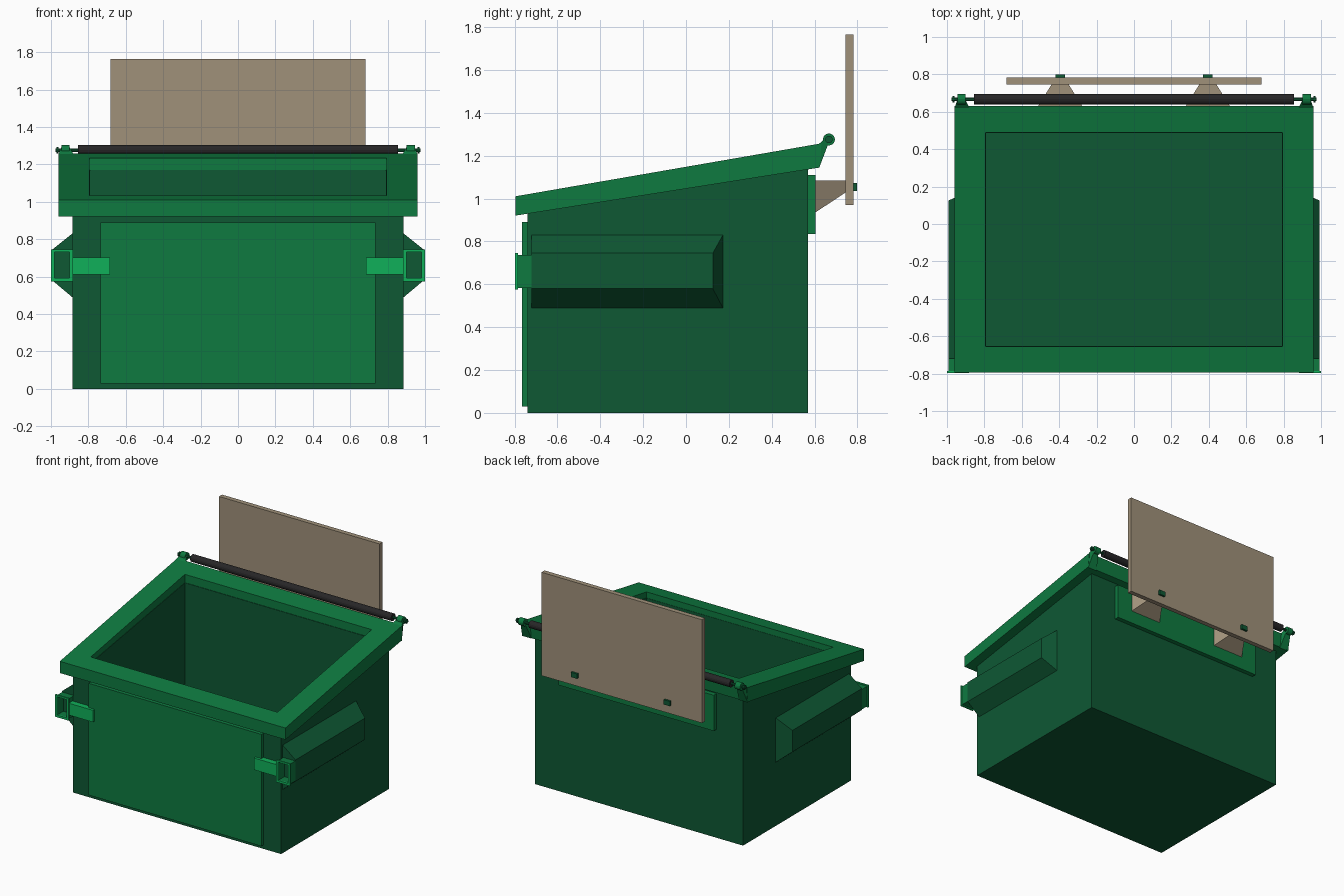
import bpy, bmesh
from math import pi
from mathutils import Matrix, Vector

cube = bpy.data.objects.get("Cube")
if cube:
    bpy.data.objects.remove(cube, do_unlink=True)


def material(name, color):
    m = bpy.data.materials.new(name)
    m.use_nodes = True
    rgba = (*color, 1)
    m.diffuse_color = rgba
    m.node_tree.nodes["Principled BSDF"].inputs["Base Color"].default_value = rgba
    return m


DARK = material("dark green", (0.0044, 0.098, 0.034))
MID = material("mid green", (0.0044, 0.195, 0.051))
BRIGHT = material("bright green", (0.005, 0.434, 0.102))
TAUPE = material("taupe", (0.352, 0.283, 0.195))
BLACK = material("black", (0.02, 0.019, 0.02))


def finish(name, bm, mat):
    bmesh.ops.recalc_face_normals(bm, faces=bm.faces)
    me = bpy.data.meshes.new(name)
    bm.to_mesh(me)
    bm.free()
    me.materials.append(mat)
    ob = bpy.data.objects.new(name, me)
    bpy.context.collection.objects.link(ob)
    return ob


def loft(name, loops, mat, ring=False):
    """Bridge four-point loops; cap the ends, or join last to first for a ring."""
    bm = bmesh.new()
    rows = [[bm.verts.new(p) for p in loop] for loop in loops]
    pairs = list(zip(rows, rows[1:]))
    if ring:
        pairs.append((rows[-1], rows[0]))
    else:
        bm.faces.new(rows[0])
        bm.faces.new(rows[-1])
    for a, b in pairs:
        for i in range(4):
            j = (i + 1) % 4
            bm.faces.new((a[i], a[j], b[j], b[i]))
    return finish(name, bm, mat)


def rect_z(x, y0, y1, height):
    """Horizontal rectangle whose height follows a function of y."""
    return [(px, py, height(py)) for px, py in ((-x, y0), (x, y0), (x, y1), (-x, y1))]


def rect_y(x0, x1, z0, z1, y):
    return [(x0, y, z0), (x1, y, z0), (x1, y, z1), (x0, y, z1)]


def rect_x(y0, y1, z0, z1, x):
    return [(x, y0, z0), (x, y1, z0), (x, y1, z1), (x, y0, z1)]


def box(name, x0, x1, y0, y1, z0, z1, mat):
    return loft(name, [rect_y(x0, x1, z0, z1, y) for y in (y0, y1)], mat)


def rod(name, x0, x1, radius, mat, sides=16):
    """Cylinder along x on the hinge axis."""
    bm = bmesh.new()
    place = Matrix.Translation(Vector(((x0 + x1) / 2, 0.667, 1.276))) @ Matrix.Rotation(pi / 2, 4, 'Y')
    bmesh.ops.create_cone(bm, cap_ends=True, segments=sides, radius1=radius,
                          radius2=radius, depth=abs(x1 - x0), matrix=place)
    return finish(name, bm, mat)


def rim_low(y):
    return 0.92 + 0.158 * (y + 0.8)


def rim_high(y):
    return 1.01 + 0.173 * (y + 0.8)


def body_top(y):
    return rim_low(y) + 0.046


# Hollow bin body with a sloping top
loft("bin_body", [
    rect_z(0.885, -0.74, 0.57, lambda y: 0),
    rect_z(0.885, -0.74, 0.57, body_top),
    rect_z(0.792, -0.652, 0.487, body_top),
    rect_z(0.792, -0.652, 0.487, lambda y: 0.03)], DARK)

# Sloping rim around the opening
loft("rim", [
    rect_z(0.96, -0.795, 0.622, rim_low),
    rect_z(0.96, -0.795, 0.632, rim_high),
    rect_z(0.795, -0.655, 0.49, rim_high),
    rect_z(0.795, -0.655, 0.49, rim_low)], MID, ring=True)

# Front and back plates
box("front_panel", -0.735, 0.735, -0.765, -0.735, 0.03, 0.89, MID)
box("back_plate", -0.66, 0.66, 0.565, 0.605, 0.835, 1.11, MID)

# Sign board and the lid roller
box("back_board", -0.683, 0.683, 0.745, 0.782, 0.97, 1.765, TAUPE)
rod("hinge_roller", -0.855, 0.855, 0.028, BLACK)

for s, side in ((1, "left"), (-1, "right")):
    # Side pocket with bevelled top, bottom and back
    loft(side + "_fork_pocket", [
        rect_x(-0.72, 0.175, 0.485, 0.835, s * 0.88),
        rect_x(-0.72, 0.125, 0.58, 0.745, s * 0.993)], DARK)

    # Open sleeve in front of the pocket, with its flange and strap
    for part, y0, y1, inset, mat in (("sleeve", -0.787, -0.72, 0.008, MID),
                                     ("flange", -0.797, -0.785, 0, BRIGHT)):
        outer = (s * (0.883 + inset), s * (1.0 - inset), 0.575 + inset, 0.745 - inset)
        inner = (s * 0.9, s * 0.982, 0.592, 0.732)
        loft(f"{side}_fork_{part}", [rect_y(*outer, y0), rect_y(*outer, y1),
                                     rect_y(*inner, y1), rect_y(*inner, y0)], mat, ring=True)
    box(side + "_strap", s * 0.685, s * 0.892, -0.785, -0.735, 0.612, 0.703, BRIGHT)

    # Board bracket and bolt
    c = s * 0.395
    loft(side + "_board_bracket", [
        rect_y(c - 0.135, c + 0.135, 0.935, 1.085, 0.603),
        rect_y(c - 0.045, c + 0.045, 1.03, 1.085, 0.747)], TAUPE)
    box(side + "_board_bolt", c - 0.026, c + 0.026, 0.74, 0.798, 1.035, 1.072, DARK)

    # Hinge lug, eye, pin and pin cap
    loft(side + "_hinge_lug", [
        rect_y(s * 0.88, s * 0.96, 1.14, 1.255, 0.62),
        rect_y(s * 0.9, s * 0.945, 1.25, 1.29, 0.662)], MID)
    rod(side + "_hinge_eye", s * 0.9, s * 0.945, 0.028, MID)
    rod(side + "_hinge_pin", s * 0.85, s * 0.977, 0.01, DARK, 10)
    rod(side + "_pin_cap", s * 0.96, s * 0.97, 0.018, DARK, 10)
